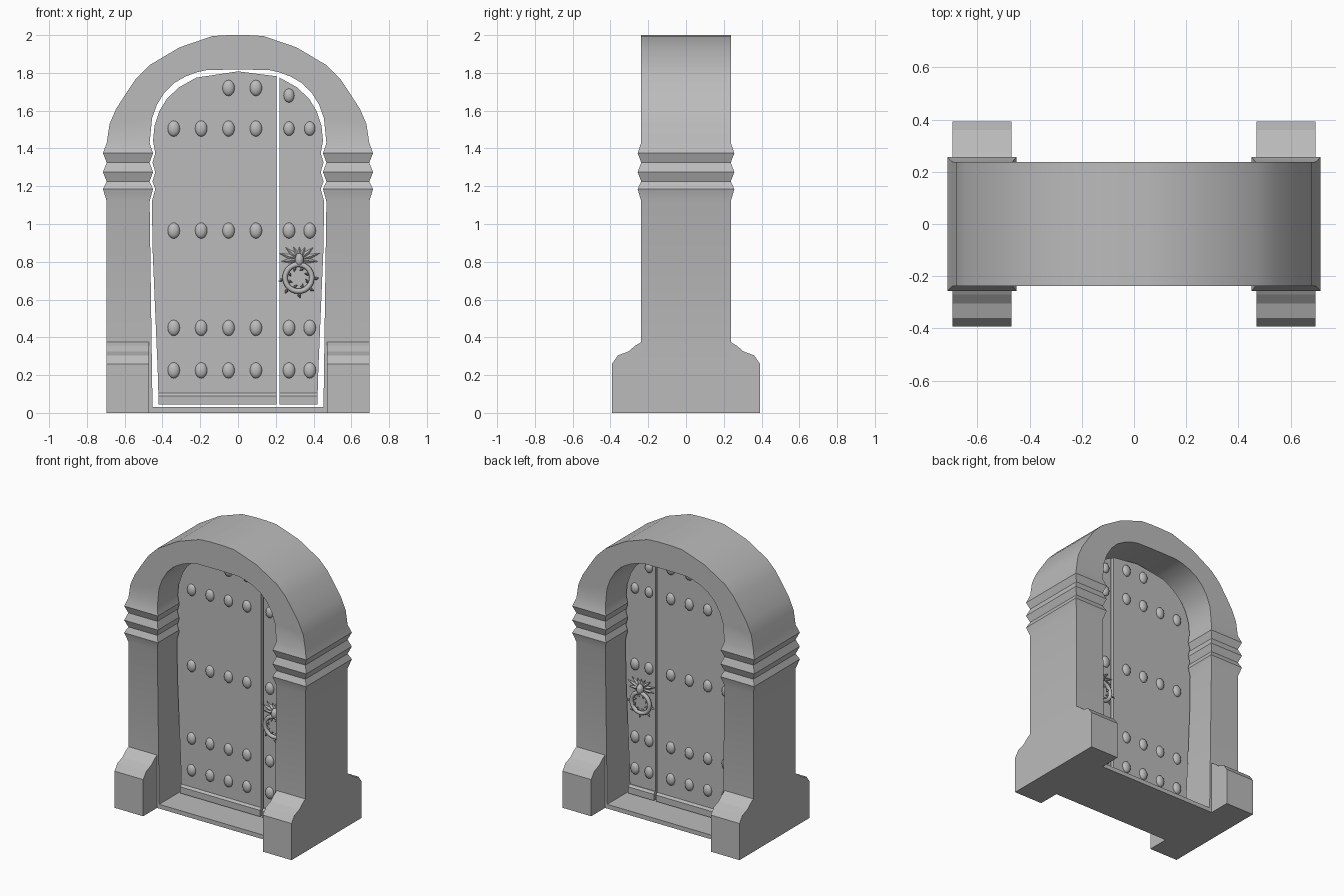
import bpy, bmesh, math
from mathutils import Matrix, Vector

if "Cube" in bpy.data.objects:
    bpy.data.objects.remove(bpy.data.objects["Cube"])

stone = bpy.data.materials.new("stone grey")
stone.diffuse_color = (0.5, 0.5, 0.5, 1)
stone.use_nodes = True
stone.node_tree.nodes["Principled BSDF"].inputs["Base Color"].default_value = stone.diffuse_color


def finish(bm, name, smooth=None):
    bmesh.ops.recalc_face_normals(bm, faces=bm.faces)
    mesh = bpy.data.meshes.new(name)
    bm.to_mesh(mesh)
    bm.free()
    mesh.materials.append(stone)
    ob = bpy.data.objects.new(name, mesh)
    bpy.context.collection.objects.link(ob)
    if smooth:
        bpy.ops.object.select_all(action='DESELECT')
        ob.select_set(True)
        bpy.context.view_layer.objects.active = ob
        bpy.ops.object.shade_smooth_by_angle(angle=math.radians(smooth))
    return ob


def prism(name, points, lo, hi, axis):
    """Extrude a closed outline along x (outline y, z) or y (outline x, z)."""
    bm = bmesh.new()
    place = (lambda p, t: (t, p[0], p[1])) if axis == 'x' else (lambda p, t: (p[0], t, p[1]))
    a = [bm.verts.new(place(p, lo)) for p in points]
    b = [bm.verts.new(place(p, hi)) for p in points]
    bm.faces.new(a)
    bm.faces.new(b)
    n = len(points)
    for i in range(n):
        bm.faces.new((a[i], a[(i + 1) % n], b[(i + 1) % n], b[i]))
    return finish(bm, name)


# Arched frame: inner x, inner z, outer x, outer z, half depth
D = 0.237
half = [(.452, 0, .695, 0, D), (.455, .2, .695, .2, D), (.468, 1.12, .695, 1.12, D)]
for z, out in ((1.185, 1), (1.225, 0), (1.275, 1), (1.325, 0), (1.375, 1), (1.43, 0)):
    half.append((.468 - .018 * out, z, .695 + .02 * out, z, D + .019 * out))
half += [(.455, 1.56, .68, 1.53, D), (.43, 1.63, .645, 1.61, D), (.39, 1.695, .60, 1.68, D),
         (.34, 1.745, .54, 1.77, D), (.28, 1.78, .47, 1.84, D), (.22, 1.803, .31, 1.935, D),
         (.165, 1.815, .135, 1.995, D), (.06, 1.817, .05, 2.0, D)]
sections = [(-a, b, -c, d, e) for a, b, c, d, e in half] + half[::-1]
bm = bmesh.new()
rings = [[bm.verts.new(p) for p in ((a, -e, b), (c, -e, d), (c, e, d), (a, e, b))]
         for a, b, c, d, e in sections]
for r, s in zip(rings, rings[1:]):
    for i in range(4):
        j = (i + 1) % 4
        bm.faces.new((r[i], r[j], s[j], s[i]))
bm.faces.new(rings[0])
bm.faces.new(rings[-1])
finish(bm, "arched_frame", 25)

# Buttress feet and sill
foot = [(.392, 0), (.392, .26), (.36, .305), (.305, .325), (.27, .355), (.237, .375)]
foot = foot + [(-y, z) for y, z in foot[::-1]]
for s, side in ((-1, "left"), (1, "right")):
    prism(side + "_foot", foot, s * .47, s * .695, 'x')
prism("sill", [(-.46, 0), (.46, 0), (.46, .03), (-.46, .03)], -D, D, 'y')

# Door leaves follow the inside of the frame
edge = [(.42, .045), (.425, .22), (.452, .86), (.456, 1.12), (.438, 1.185), (.453, 1.225),
        (.438, 1.275), (.453, 1.325), (.438, 1.375), (.45, 1.44), (.442, 1.52),
        (.415, 1.60), (.375, 1.665), (.31, 1.725), (.22, 1.775)]
T = .034
prism("wide_leaf", [(-x, z) for x, z in edge] + [(0, 1.808), (.205, 1.782), (.205, .045)], -T, T, 'y')
prism("narrow_leaf", [(.22, .045)] + edge, -T + .006, T - .006, 'y')

# Kick rails along the bottom, front and back
for x0, x1, name in ((-.422, .205, "wide_kick_rail"), (.22, .422, "narrow_kick_rail")):
    prism(name, [(-.046, .045), (.046, .045), (.046, .09), (.034, .105), (-.034, .105), (-.046, .09)],
          x0, x1, 'x')

# Domed rivets on both faces
bm = bmesh.new()
spots = [(x, z, 1, T) for z in (1.505, .965, .45, .225) for x in (-.34, -.195, -.05, .095)]
spots += [(-.05, 1.72, 1, T), (.095, 1.72, 1, T), (.27, 1.68, .88, T - .006)]
spots += [(x, z, .9 if z > 1 else 1, T - .006) for z in (1.505, .965, .45, .225) for x in (.27, .38)]
for x, z, k, depth in spots:
    for s in (-1, 1):
        m = Matrix.Translation((x, s * depth, z)) @ Matrix.Diagonal((.033 * k, .022, .042 * k, 1))
        bmesh.ops.create_uvsphere(bm, u_segments=14, v_segments=8, radius=1, matrix=m)
finish(bm, "rivets", 60)

# Ring knockers on both faces: ring, thorns, leaf fan and boss
CX, CZ = .32, .715


def spike(bm, x, z, angle, length, width, y, s):
    d = Vector((math.cos(angle), 0, math.sin(angle)))
    n = Vector((-d.z, 0, d.x))
    base = Vector((x, y, z))
    mid = base + d * length * .45
    ridge = bm.verts.new(mid + Vector((0, s * .012, 0)))
    rim = [bm.verts.new(p) for p in (base, mid + n * width, base + d * length, mid - n * width)]
    for i in range(4):
        bm.faces.new((rim[i], rim[(i + 1) % 4], ridge))
    bm.faces.new(rim)


for s, side in ((-1, "front"), (1, "back")):
    bm = bmesh.new()
    y = s * .052
    N, M = 28, 8
    grid = []
    for i in range(N):
        a = 2 * math.pi * i / N
        row = []
        for j in range(M):
            b = 2 * math.pi * j / M
            r = .071 + .014 * math.cos(b)
            row.append(bm.verts.new((CX + r * math.cos(a), y + .014 * math.sin(b), CZ + r * math.sin(a))))
        grid.append(row)
    for i in range(N):
        for j in range(M):
            bm.faces.new((grid[i][j], grid[(i + 1) % N][j],
                          grid[(i + 1) % N][(j + 1) % M], grid[i][(j + 1) % M]))
    finish(bm, side + "_ring", 60)

    bm = bmesh.new()
    for deg in (185, 225, 270, 315, 355):      # outer thorns
        a = math.radians(deg)
        spike(bm, CX + .078 * math.cos(a), CZ + .078 * math.sin(a), a + .3, .032, .009, y, s)
    for deg in range(15, 375, 45):             # inner thorns
        a = math.radians(deg)
        spike(bm, CX + .062 * math.cos(a), CZ + .062 * math.sin(a), a + math.pi - .5, .03, .008, y, s)
    for deg, length in ((-5, .1), (18, .115), (42, .1), (66, .075), (90, .07),
                        (114, .075), (138, .1), (162, .115), (185, .1)):  # leaf fan
        spike(bm, CX + .005, .81, math.radians(deg), length, .014, s * .036, s)
    finish(bm, side + "_thorns_and_leaves")

    bm = bmesh.new()
    m = Matrix.Translation((CX + .005, s * .05, .81)) @ Matrix.Diagonal((.024, .026, .036, 1))
    bmesh.ops.create_uvsphere(bm, u_segments=14, v_segments=8, radius=1, matrix=m)
    finish(bm, side + "_boss", 60)
